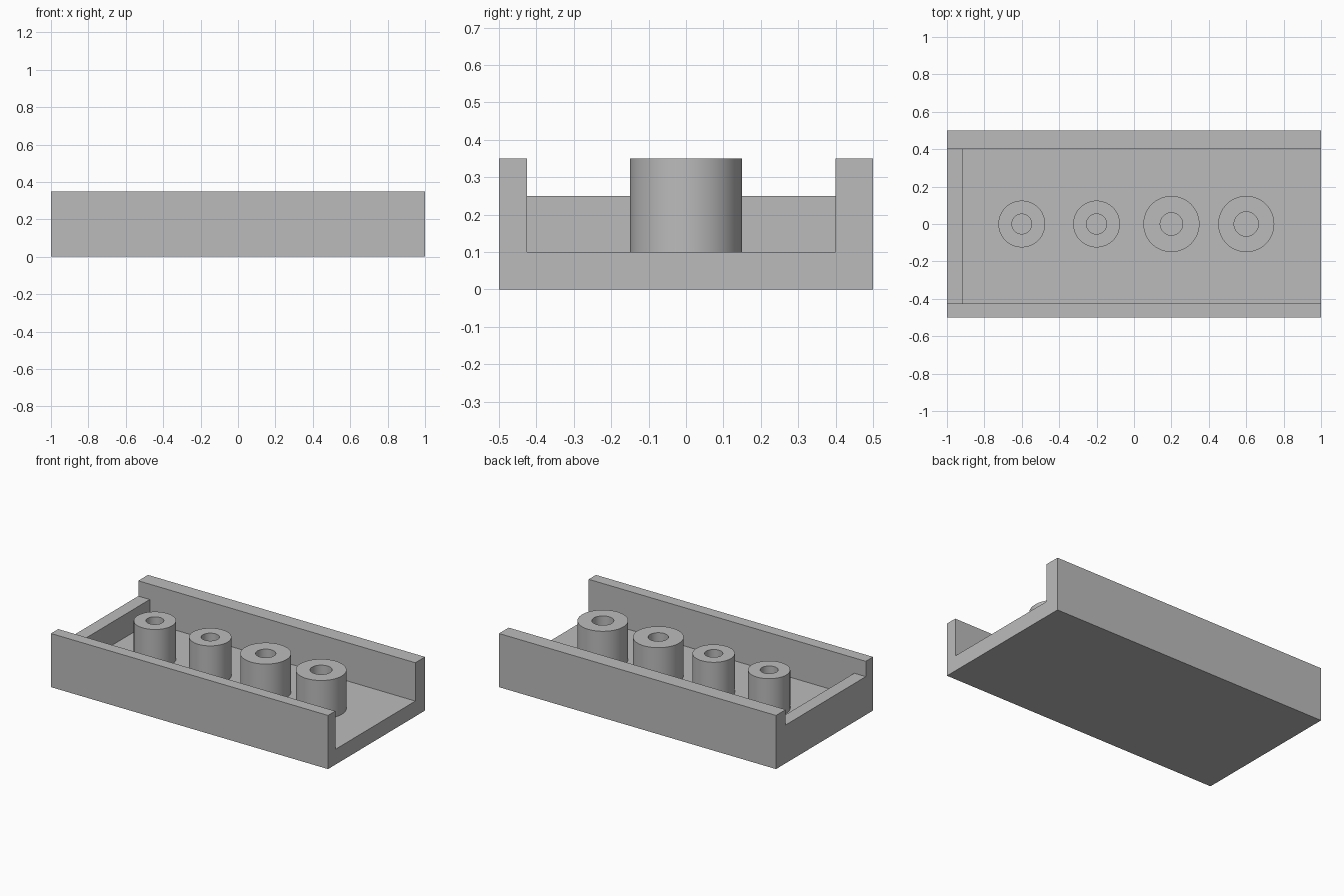
import bpy
import bmesh
from math import cos, sin, tau, radians

cube = bpy.data.objects.get("Cube")
if cube:
    bpy.data.objects.remove(cube, do_unlink=True)

grey = bpy.data.materials.new("plain grey")
grey.use_nodes = True
COLOUR = (0.5, 0.5, 0.5, 1)
grey.diffuse_color = COLOUR
grey.node_tree.nodes["Principled BSDF"].inputs["Base Color"].default_value = COLOUR

FLOOR, END_TOP, TOP = 0.1, 0.25, 0.35


def add_object(name, bm):
    bmesh.ops.recalc_face_normals(bm, faces=bm.faces)
    mesh = bpy.data.meshes.new(name)
    bm.to_mesh(mesh)
    bm.free()
    mesh.materials.append(grey)
    obj = bpy.data.objects.new(name, mesh)
    bpy.context.collection.objects.link(obj)
    return obj


def box(name, low, high):
    bm = bmesh.new()
    bmesh.ops.create_cube(bm, size=1)
    for v in bm.verts:
        v.co = [(a + b) / 2 + c * (b - a) for a, b, c in zip(low, high, v.co)]
    return add_object(name, bm)


def activate(obj):
    bpy.ops.object.select_all(action="DESELECT")
    obj.select_set(True)
    bpy.context.view_layer.objects.active = obj


def cut(target, cutter):
    mod = target.modifiers.new("cut", "BOOLEAN")
    mod.operation = "DIFFERENCE"
    mod.solver = "EXACT"
    mod.object = cutter
    activate(target)
    bpy.ops.object.modifier_apply(modifier=mod.name)
    bpy.data.objects.remove(cutter, do_unlink=True)


def tube(name, x, outer, inner, sides=64):
    # Hollow post: outer wall, top ring and bore, open where it meets the floor
    bm = bmesh.new()
    loops = []
    for r, z in ((outer, FLOOR), (outer, TOP), (inner, TOP), (inner, FLOOR)):
        loops.append([bm.verts.new((x + r * cos(tau * i / sides),
                                    r * sin(tau * i / sides), z))
                      for i in range(sides)])
    for a, b in zip(loops, loops[1:]):
        for i in range(sides):
            j = (i + 1) % sides
            bm.faces.new((a[i], a[j], b[j], b[i]))
    obj = add_object(name, bm)
    # An open surface needs its normals checked against the top ring
    if any(p.normal.z < -0.5 for p in obj.data.polygons):
        obj.data.flip_normals()
    activate(obj)
    bpy.ops.object.shade_smooth_by_angle(angle=radians(30))


# Tray: tall side walls, low wall at the right end, open at the left end
tray = box("tray", (-1, -0.5, 0), (1, 0.5, TOP))
cut(tray, box("channel_cutter", (-0.917, -0.425, FLOOR), (1.2, 0.4, 0.6)))
cut(tray, box("end_wall_cutter", (-1.2, -0.425, END_TOP), (1.2, 0.4, 0.6)))

# Row of hollow posts
posts = ((-0.6, 0.125, 0.053), (-0.2, 0.125, 0.054),
         (0.2, 0.15, 0.06), (0.6, 0.15, 0.065))
for number, (x, outer, inner) in enumerate(posts, 1):
    tube(f"hollow_post_{number}", x, outer, inner)
